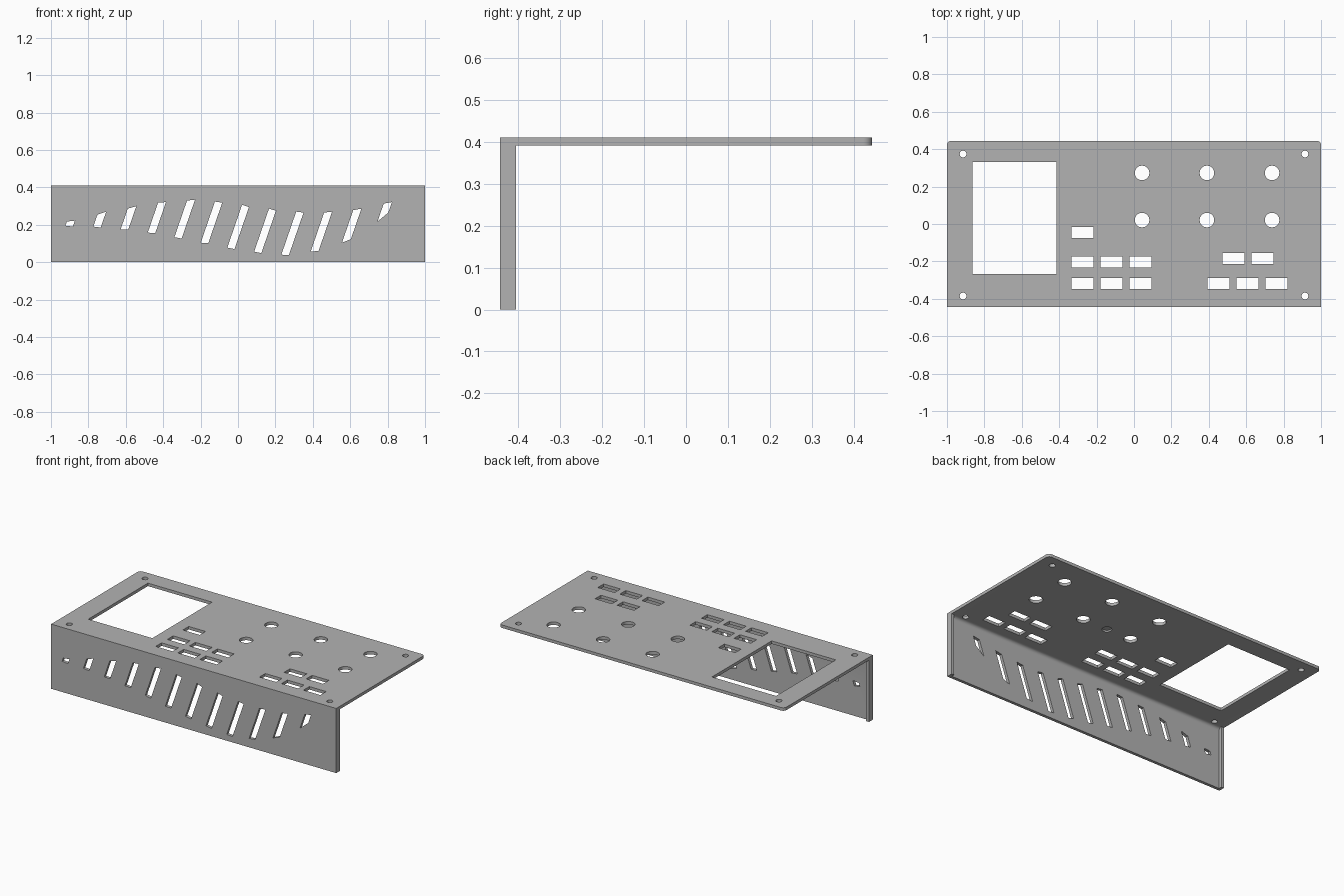
import bpy, bmesh, math
from mathutils import Vector

cube = bpy.data.objects.get("Cube")
if cube:
    bpy.data.objects.remove(cube, do_unlink=True)

FRONT, BACK, TOP, SHEET = -0.444, 0.444, 0.41, 0.019
INNER, UNDER = FRONT + SHEET, TOP - SHEET

metal = bpy.data.materials.new("grey metal")
metal.use_nodes = True
grey = (0.45, 0.45, 0.45, 1)
metal.diffuse_color = grey
metal.node_tree.nodes["Principled BSDF"].inputs["Base Color"].default_value = grey


def prism(bm, outline, offset):
    """Extrude a closed outline along an offset."""
    face = bm.faces.new([bm.verts.new(p) for p in outline])
    new = bmesh.ops.extrude_face_region(bm, geom=[face])["geom"]
    bmesh.ops.translate(bm, vec=offset, verts=[v for v in new if isinstance(v, bmesh.types.BMVert)])


def finish(bm, name):
    bmesh.ops.recalc_face_normals(bm, faces=bm.faces)
    mesh = bpy.data.meshes.new(name)
    bm.to_mesh(mesh)
    bm.free()
    mesh.materials.append(metal)
    obj = bpy.data.objects.new(name, mesh)
    bpy.context.collection.objects.link(obj)
    return obj


def rect_cut(bm, x, y, w, d):
    pts = [(x + i * w / 2, y + j * d / 2, UNDER - 0.02) for i, j in ((-1, -1), (1, -1), (1, 1), (-1, 1))]
    prism(bm, pts, Vector((0, 0, 0.06)))


def round_cut(bm, x, y, r, height=0.06):
    turn = [math.tau * k / 32 for k in range(32)]
    pts = [(x + r * math.cos(a), y + r * math.sin(a), UNDER - 0.02) for a in turn]
    prism(bm, pts, Vector((0, 0, height)))


# Folded sheet: L profile with a small inner bend, rounded back corners
bend = 0.02
arc = [math.pi - k * math.pi / 12 for k in range(7)]
profile = [(FRONT, 0), (INNER, 0)]
profile += [(INNER + bend + bend * math.cos(a), UNDER - bend + bend * math.sin(a)) for a in arc]
profile += [(BACK, UNDER), (BACK, TOP), (FRONT, TOP)]
bm = bmesh.new()
prism(bm, [(-1, y, z) for y, z in profile], Vector((2, 0, 0)))
corners = [e for e in bm.edges
           if all(v.co.y > BACK - 0.001 for v in e.verts)
           and abs(e.verts[0].co.x - e.verts[1].co.x) < 0.001]
bmesh.ops.bevel(bm, geom=corners, offset=0.022, segments=6, profile=0.5, affect='EDGES')
panel = finish(bm, "folded_panel")

# Openings in the top: display window, mounting holes, knob holes, button slots
bm = bmesh.new()
rect_cut(bm, -0.639, 0.032, 0.45, 0.599)
for x in (-0.914, 0.914):
    for y in (-0.385, 0.374):
        round_cut(bm, x, y, 0.018)
for x in (0.043, 0.39, 0.738):
    for y in (0.021, 0.273):
        round_cut(bm, x, y, 0.039)
button_rows = [(-0.275, -0.046, 1), (-0.275, -0.202, 3), (-0.275, -0.318, 3),
               (0.532, -0.184, 2), (0.452, -0.318, 3)]
for start, y, count in button_rows:
    for k in range(count):
        rect_cut(bm, start + k * 0.155, y, 0.118, 0.059)
# Blind recess on the underside
round_cut(bm, 0.217, 0.021, 0.028, 0.03)

# Slanted vents in the front: heights at left bottom, left top, right top, right bottom
vents = [(.195, .217, .222, .19), (.19, .254, .27, .185), (.174, .286, .299, .174),
         (.158, .318, .321, .155), (.134, .329, .334, .126), (.104, .324, .318, .102),
         (.078, .307, .294, .07), (.056, .286, .275, .048), (.04, .27, .265, .037),
         (.056, .265, .27, .061), (.104, .278, .286, .123), (.217, .313, .321, .265)]
for k, heights in enumerate(vents):
    left = -0.99 + 0.151 * k
    pts = []
    for side, z in zip((0, 0, 1, 1), heights):
        pts.append((left + side * 0.041 + 0.345 * z, FRONT - 0.02, z))
    prism(bm, pts, Vector((0, 0.055, 0)))
cutter = finish(bm, "opening_cutter")
cutter.hide_render = True

# Cut the openings and keep the finished mesh
mod = panel.modifiers.new("openings", 'BOOLEAN')
mod.operation, mod.solver, mod.object = 'DIFFERENCE', 'EXACT', cutter
bpy.context.view_layer.update()
cut_mesh = bpy.data.meshes.new_from_object(panel.evaluated_get(bpy.context.evaluated_depsgraph_get()))
panel.modifiers.clear()
panel.data = cut_mesh
bpy.data.objects.remove(cutter, do_unlink=True)

# Stiffening ribs down both ends of the front wall
for name, x in (("right_rib", -1), ("left_rib", 1 - SHEET)):
    bm = bmesh.new()
    prism(bm, [(x, INNER, 0), (x + SHEET, INNER, 0), (x + SHEET, -0.405, 0), (x, -0.405, 0)],
          Vector((0, 0, UNDER)))
    finish(bm, name)

# Smooth the bend and holes while keeping the cut edges crisp
bpy.ops.object.select_all(action='DESELECT')
panel.select_set(True)
bpy.context.view_layer.objects.active = panel
bpy.ops.object.shade_smooth_by_angle(angle=math.radians(30))
